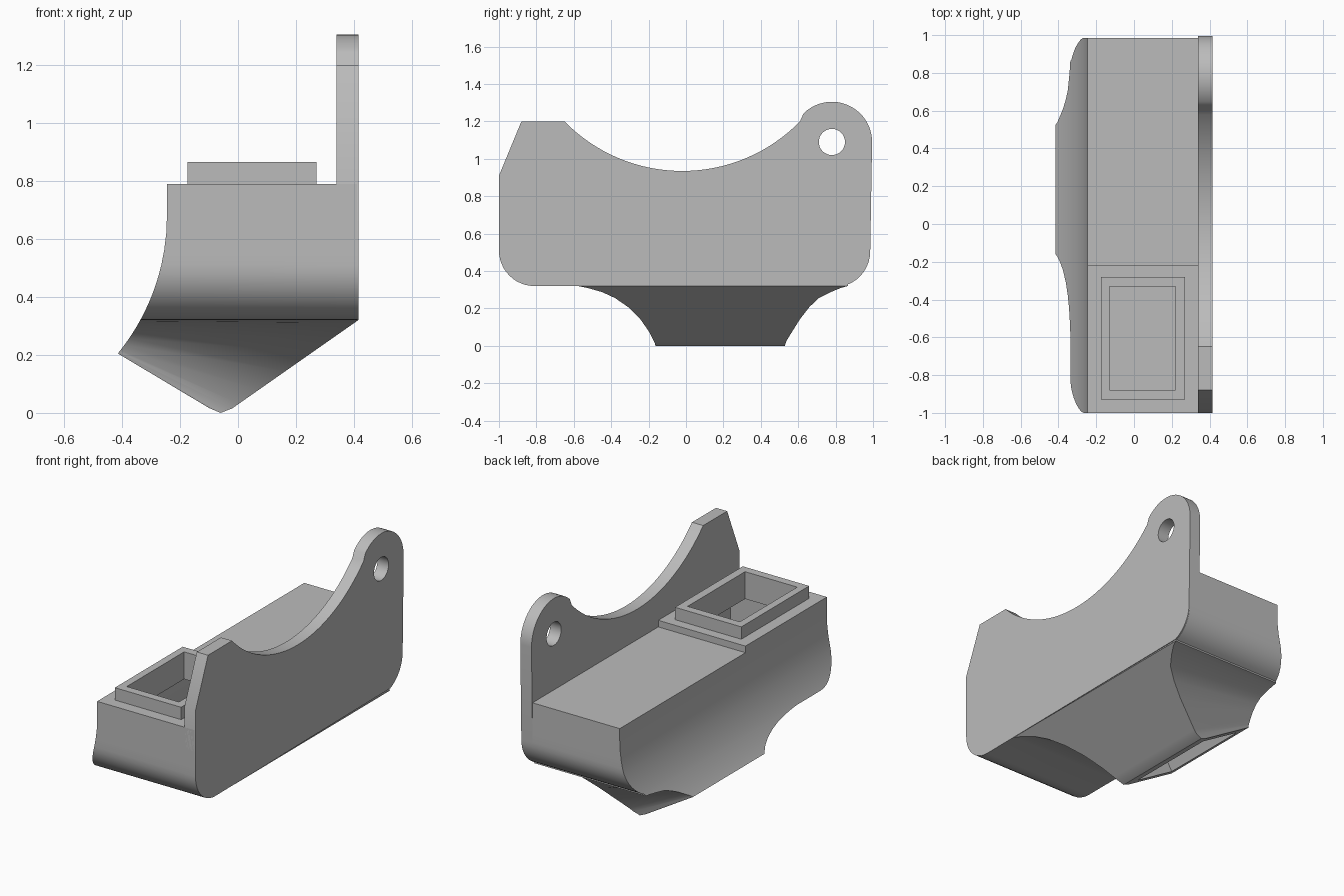
import bpy, bmesh
from math import sin, cos, sqrt, radians

if "Cube" in bpy.data.objects:
    bpy.data.objects.remove(bpy.data.objects["Cube"], do_unlink=True)

grey = bpy.data.materials.new("plain grey")
grey.use_nodes = True
grey.diffuse_color = (0.5, 0.5, 0.5, 1)
grey.node_tree.nodes["Principled BSDF"].inputs["Base Color"].default_value = (0.5, 0.5, 0.5, 1)


def loft(name, rings):
    """Skin a list of closed rings and cap both ends."""
    bm = bmesh.new()
    loops = [[bm.verts.new(p) for p in ring] for ring in rings]
    n = len(loops[0])
    for a, b in zip(loops, loops[1:]):
        for i in range(n):
            j = (i + 1) % n
            bm.faces.new((a[i], a[j], b[j], b[i]))
    bm.faces.new(loops[0][::-1])
    bm.faces.new(loops[-1])
    bmesh.ops.recalc_face_normals(bm, faces=bm.faces)
    mesh = bpy.data.meshes.new(name)
    bm.to_mesh(mesh)
    bm.free()
    mesh.materials.append(grey)
    ob = bpy.data.objects.new(name, mesh)
    bpy.context.collection.objects.link(ob)
    return ob


def box(name, x0, x1, y0, y1, z0, z1):
    return loft(name, [[(x0, y0, z), (x1, y0, z), (x1, y1, z), (x0, y1, z)] for z in (z0, z1)])


def along_y(name, profile, y0, y1):
    return loft(name, [[(x, y, z) for x, z in profile] for y in (y0, y1)])


def activate(ob):
    bpy.ops.object.select_all(action="DESELECT")
    ob.select_set(True)
    bpy.context.view_layer.objects.active = ob


def cut(ob, cutter):
    activate(ob)
    mod = ob.modifiers.new("cut", "BOOLEAN")
    mod.operation, mod.solver, mod.object = "DIFFERENCE", "EXACT", cutter
    bpy.ops.object.modifier_apply(modifier=mod.name)


def arc(cy, cz, r, a0, a1, steps):
    angles = [radians(a0 + (a1 - a0) * i / steps) for i in range(steps + 1)]
    return [(cy + r * cos(a), cz + r * sin(a)) for a in angles]


# Duct body: tilted chute sections that grow into the upper block
def left_x(z):
    d = max(0, 0.68 - z)
    return -0.245 - (0.75 - sqrt(0.75 ** 2 - d * d))


def section(left, right, y0, y1):
    (xl, zl), (xr, zr) = left, right
    return [(xl, y0, zl), (xr, y0, zr), (xr, y1, zr), (xl, y1, zl)]


chute = [(0, -.16, .525), (.02, -.163, .528), (.05, -.167, .533), (.1, -.175, .54),
         (.25, -.2, .57), (.45, -.245, .61), (.65, -.31, .66), (.8, -.38, .71),
         (.9, -.45, .775), (.97, -.53, .83), (1, -.58, .866)]
apex = {0: (-.10, .017), .02: (-.06, 0), .05: (-.02, .0155)}
rings = []
for t, y0, y1 in chute:
    z = .205 + .115 * t
    s = (t - .05) / .95
    right = apex.get(t, (-.02 + .435 * s, .0155 + .3045 * s))
    rings.append(section((left_x(z), z), right, y0, y1))

levels = [.51 - .19 * cos(radians(a)) for a in range(0, 91, 9)] + [.56, .62, .68, .79]
for z in levels:
    front = -.81 - sqrt(max(0, .19 ** 2 - max(0, .51 - z) ** 2))
    back = .795 + sqrt(.19 ** 2 - max(0, .505 - max(z, .329)) ** 2)
    rings.append(section((left_x(z), z), (.41, z), front, back))
body = loft("duct_body", rings)

# Collar around the inlet
collar = box("inlet_collar", -.175, .27, -.93, -.28, .76, .865)

# Hollow inside, openings and the lowered rear deck
deck_cut = box("deck_cutter", -1, 1, -.22, 2, .75, 1)
inlet_cut = box("inlet_cutter", -.13, .22, -.88, -.33, .6, 1)
chamber_cut = along_y("chamber_cutter", [(-.265, .375), (.33, .375), (.33, .70), (-.19, .70),
                                         (-.20, .58), (-.23, .46)], -.9, .88)
chute_cut = along_y("chute_cutter", [(-.40, .136), (-.145, -.009), (-.12, .034), (.32, .337),
                                     (.32, .40), (-.25, .40), (-.28, .35), (-.375, .179)], -.11, .47)
for cutter in (deck_cut, inlet_cut, chamber_cut, chute_cut):
    cut(body, cutter)
cut(collar, inlet_cut)

# Side plate with a saddle curve, an ear and a hole
outline = arc(-.81, .51, .19, 180, 270, 12)
outline += arc(.795, .509, .19, -68, 0, 9)
outline += arc(.78, 1.09, .215, 0, 135, 20)
outline += arc(-.02, 1.815, .88, -44.3, -135.7, 32)
outline += [(-.88, 1.2), (-1, .91)]
plate = loft("side_plate", [[(x, y, z) for y, z in outline] for x in (.34, .415)])
hole_cut = loft("hole_cutter", [[(x, y, z) for y, z in arc(.78, 1.09, .07, 0, 348.75, 31)]
                                for x in (.2, .6)])
cut(plate, hole_cut)

for cutter in (deck_cut, inlet_cut, chamber_cut, chute_cut, hole_cut):
    bpy.data.objects.remove(cutter, do_unlink=True)
for ob in (body, collar, plate):
    activate(ob)
    bpy.ops.object.shade_smooth_by_angle(angle=radians(30))
